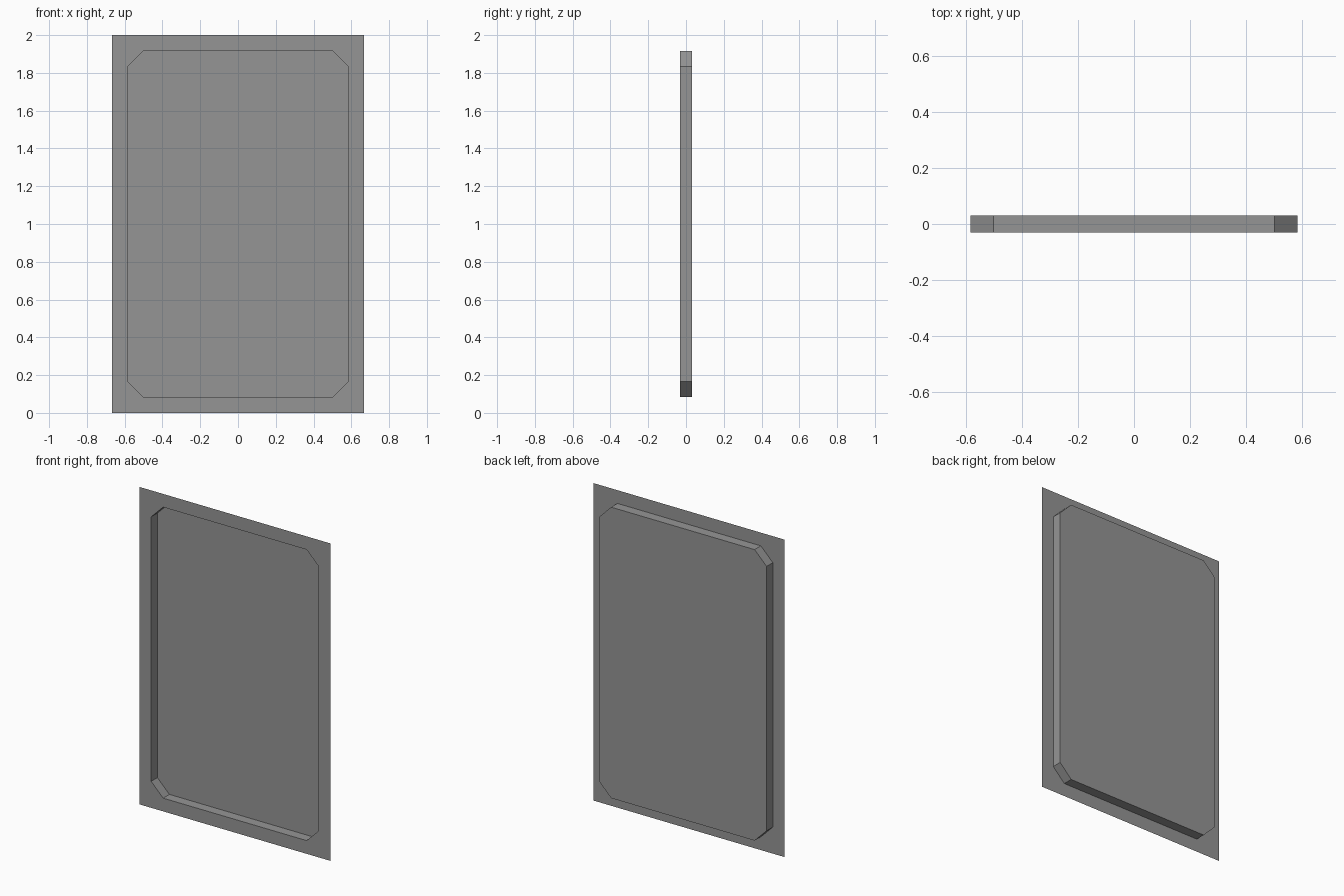
import bpy, bmesh

if "Cube" in bpy.data.objects:
    bpy.data.objects.remove(bpy.data.objects["Cube"], do_unlink=True)

HALF_W, HALF_H = 2 / 3, 1.0   # outer sheet half size
RIM = 1 / 12                  # flange width, also the corner chamfer
FRONT, BACK = -0.031, 0.031   # flange plane and recessed panel plane

grey = bpy.data.materials.new("mid_grey")
grey.use_nodes = True
colour = (0.3, 0.3, 0.3, 1)
grey.diffuse_color = colour
grey.node_tree.nodes["Principled BSDF"].inputs["Base Color"].default_value = colour

bm = bmesh.new()


def vert(x, y, z):
    return bm.verts.new((x, y, z + HALF_H))


# Chamfered outline, two points per corner, counter-clockwise from the front
signs = [(-1, -1), (1, -1), (1, 1), (-1, 1)]
outline = []
for sx, sz in signs:
    w, h = HALF_W - RIM, HALF_H - RIM
    pair = [(sx * w, sz * (h - RIM)), (sx * (w - RIM), sz * h)]
    outline += pair if sx * sz > 0 else pair[::-1]

corners = [vert(sx * HALF_W, FRONT, sz * HALF_H) for sx, sz in signs]
lip = [vert(x, FRONT, z) for x, z in outline]
base = [vert(x, BACK, z) for x, z in outline]

# Flat flange: a triangle at each corner and a strip along each side
for i in range(4):
    a, b, c = lip[2 * i], lip[2 * i + 1], lip[(2 * i + 2) % 8]
    bm.faces.new((corners[i], b, a))
    bm.faces.new((corners[i], corners[(i + 1) % 4], c, b))

# Recess walls and the panel floor
for i in range(8):
    j = (i + 1) % 8
    bm.faces.new((lip[i], lip[j], base[j], base[i]))
bm.faces.new(base)
bm.normal_update()

mesh = bpy.data.meshes.new("recessed_panel")
bm.to_mesh(mesh)
bm.free()
mesh.materials.append(grey)
panel = bpy.data.objects.new("recessed_panel", mesh)
bpy.context.collection.objects.link(panel)
